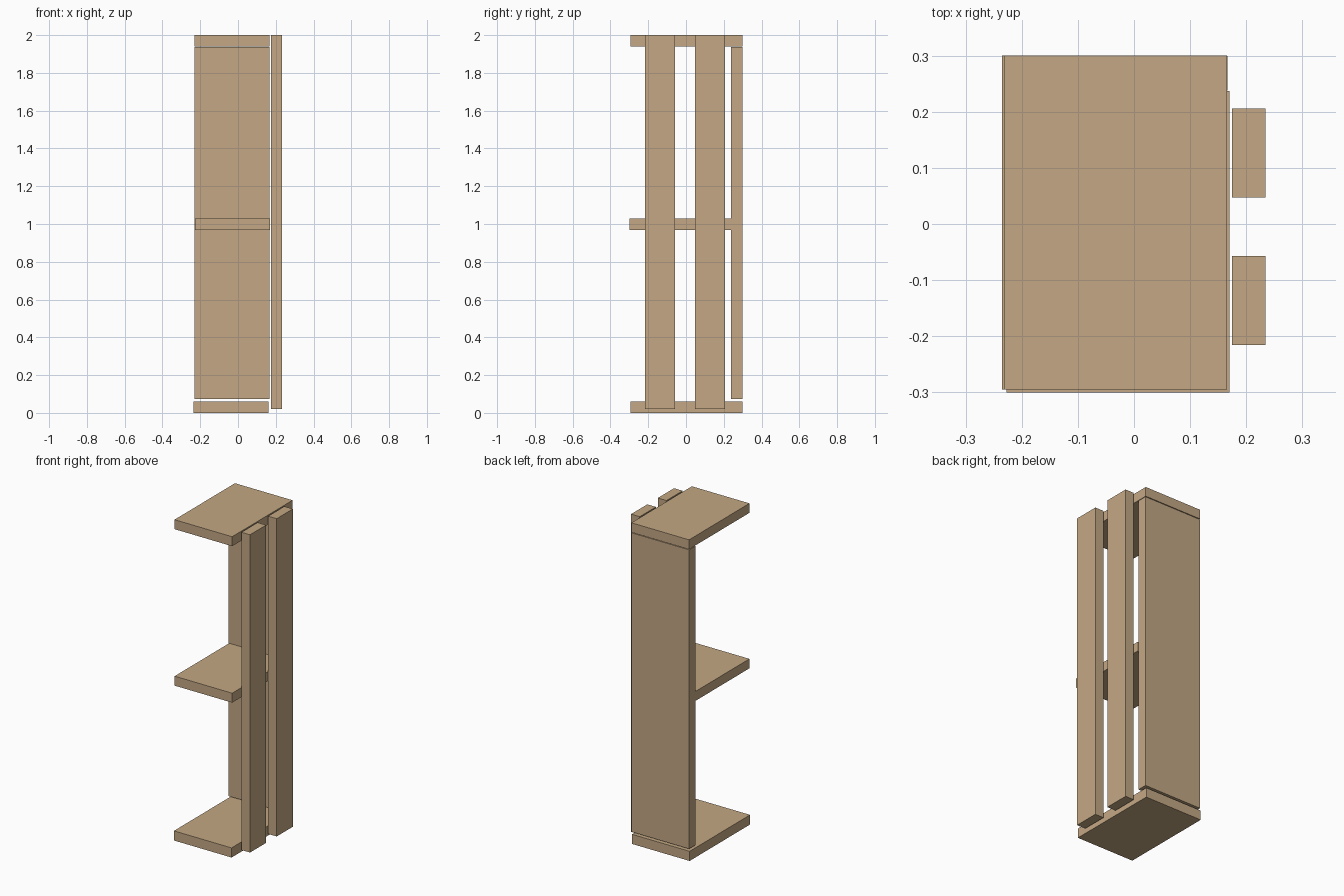
import bpy

if "Cube" in bpy.data.objects:
    bpy.data.objects.remove(bpy.data.objects["Cube"])

wood = bpy.data.materials.new("wood")
wood.diffuse_color = (0.55, 0.39, 0.23, 1)
wood.use_nodes = True
wood.node_tree.nodes["Principled BSDF"].inputs["Base Color"].default_value = wood.diffuse_color


def board(name, x, y, z):
    """Box plank given as (min, max) ranges per axis."""
    spans = (x, y, z)
    bpy.ops.mesh.primitive_cube_add(size=1, location=[(a + b) / 2 for a, b in spans])
    ob = bpy.context.object
    ob.name = name
    ob.scale = [b - a for a, b in spans]
    bpy.ops.object.transform_apply(location=False, rotation=False, scale=True)
    ob.data.materials.append(wood)
    return ob


# Horizontal shelves
board("bottom_shelf", (-0.235, 0.162), (-0.295, 0.30), (0.0, 0.06))
board("middle_shelf", (-0.227, 0.17), (-0.30, 0.237), (0.969, 1.028))
board("top_shelf", (-0.231, 0.166), (-0.295, 0.30), (1.941, 2.0))

# Tall back panel
board("back_panel", (-0.231, 0.167), (0.238, 0.299), (0.074, 1.937))

# Two upright slats on the right side
for name, y0 in (("front_side_slat", -0.216), ("rear_side_slat", 0.047)):
    board(name, (0.175, 0.234), (y0, y0 + 0.159), (0.02, 2.0))
